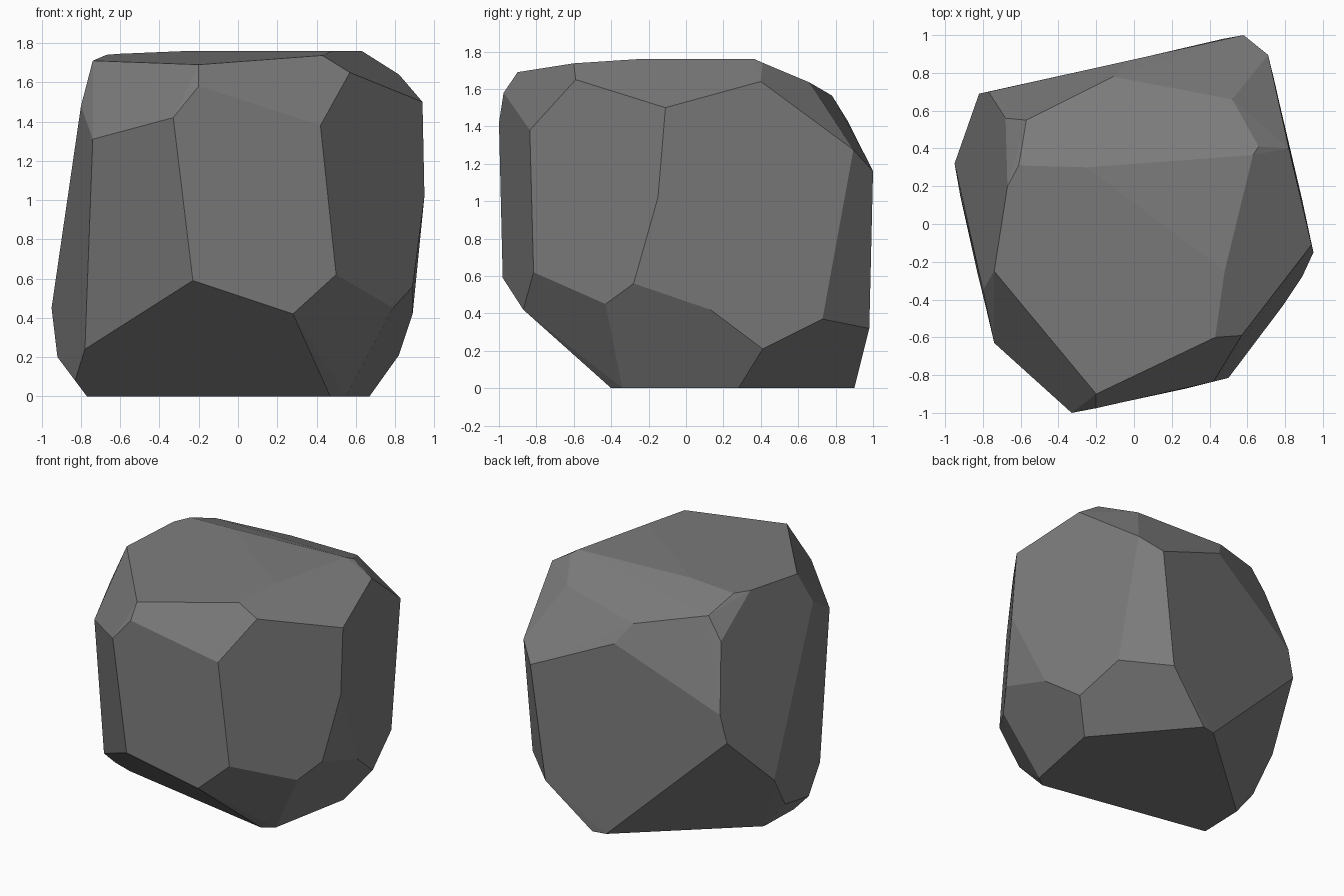
import bpy, bmesh, math

# Corner points of the faceted boulder, grouped by height band
base = [(0.47, -0.40, 0), (0.55, -0.34, 0), (0.67, 0.28, 0), (0.14, 0.90, 0),
        (0.04, 0.88, 0), (-0.76, 0.17, 0), (-0.77, -0.17, 0)]
lower = [(-0.83, -0.255, 0.08), (-0.92, 0.15, 0.20), (-0.78, -0.46, 0.24),
         (-0.95, 0.32, 0.45), (-0.23, -0.98, 0.59), (0.28, -0.87, 0.42),
         (0.50, -0.815, 0.62), (0.79, -0.43, 0.45), (0.89, -0.28, 0.56),
         (0.89, 0.13, 0.42), (0.82, 0.41, 0.21), (0.75, 0.73, 0.37),
         (0.47, 0.98, 0.32)]
middle = [(0.95, -0.15, 1.02), (0.58, 1.0, 1.16), (0.71, 0.895, 1.275),
          (-0.77, 0.70, 1.03), (-0.82, 0.69, 0.83), (-0.74, -0.63, 1.31),
          (0.42, -0.835, 1.38), (-0.33, -1.0, 1.42), (-0.02, 0.867, 1.425)]
shoulder = [(0.94, -0.11, 1.50), (-0.80, -0.35, 1.48), (-0.68, 0.56, 1.50),
            (-0.20, -0.975, 1.58), (-0.11, 0.78, 1.565), (0.57, -0.59, 1.65),
            (0.82, 0.40, 1.64), (0.52, 0.66, 1.635), (-0.57, 0.55, 1.66)]
crown = [(-0.20, -0.90, 1.69), (-0.74, -0.25, 1.71), (0.43, -0.60, 1.737),
         (0.66, 0.41, 1.74), (-0.67, 0.20, 1.74), (-0.61, 0.31, 1.745),
         (0.48, -0.25, 1.76), (-0.25, 0.30, 1.76), (0.63, 0.365, 1.76)]

# Wrap the points in a convex shell
bm = bmesh.new()
for band in (base, lower, middle, shoulder, crown):
    for point in band:
        bm.verts.new(point)
hull = bmesh.ops.convex_hull(bm, input=bm.verts[:])
spare = {g for g in hull["geom_interior"] + hull["geom_unused"]
         if isinstance(g, bmesh.types.BMVert)}
bmesh.ops.delete(bm, geom=list(spare), context="VERTS")

# Merge nearly level triangles into broad flat facets
bmesh.ops.dissolve_limit(bm, angle_limit=math.radians(2.5),
                         verts=bm.verts[:], edges=bm.edges[:])
bmesh.ops.recalc_face_normals(bm, faces=bm.faces[:])

mesh = bpy.data.meshes.new("boulder")
bm.to_mesh(mesh)
bm.free()

# Single stone colour, flat shaded
stone = bpy.data.materials.new("stone grey")
stone.diffuse_color = (0.2, 0.2, 0.2, 1)
mesh.materials.append(stone)
boulder = bpy.data.objects.new("boulder", mesh)
bpy.context.collection.objects.link(boulder)
